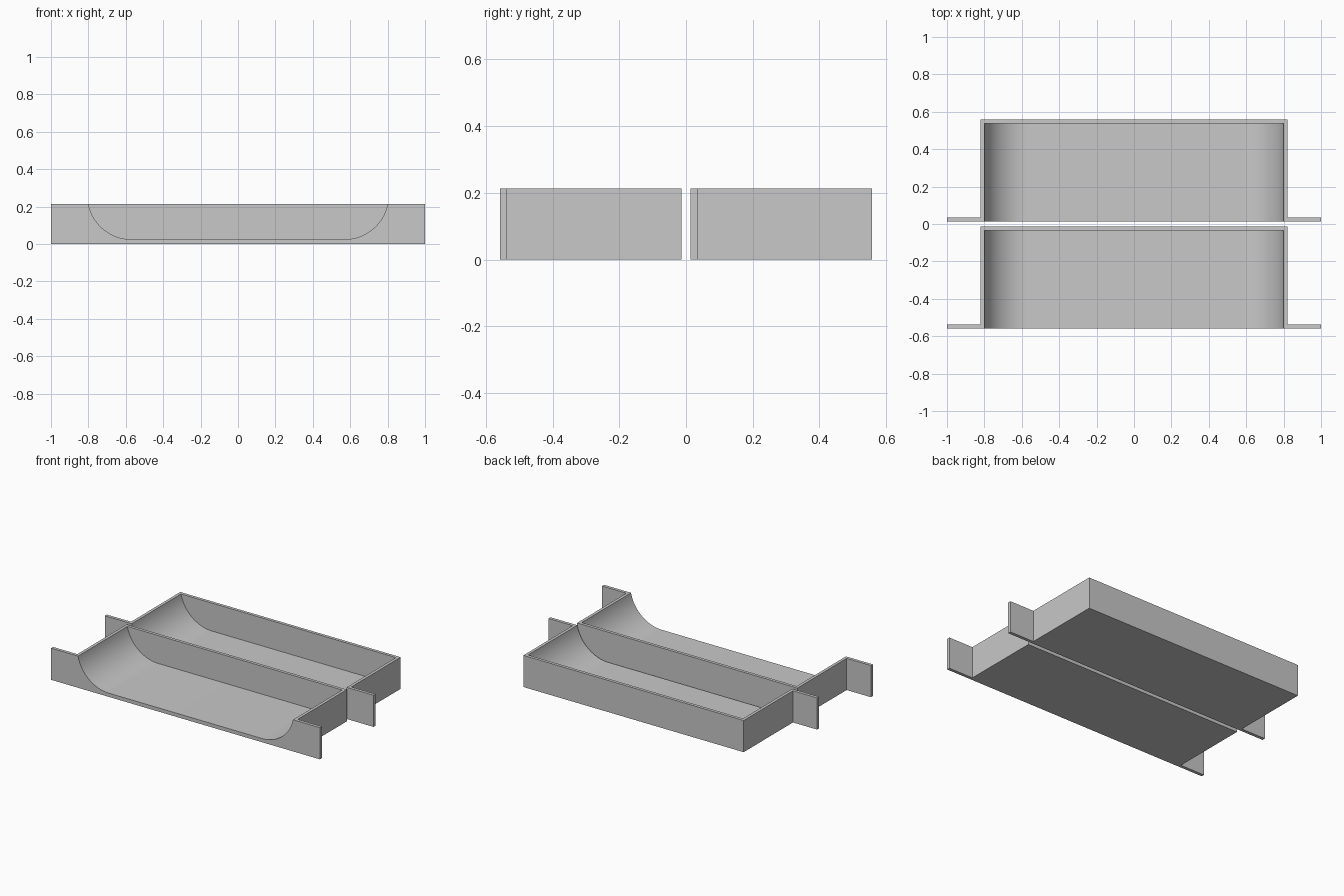
import bpy, bmesh, math

if "Cube" in bpy.data.objects:
    bpy.data.objects.remove(bpy.data.objects["Cube"])

HEIGHT = 0.213      # overall height
FLOOR = 0.025       # floor thickness
WALL = 0.021        # wall and flange thickness
DEPTH = 0.545       # front to back of one tray
HALF_IN = 0.80      # half width of the hollow at the rim
HALF_OUT = 0.82     # half width of the tray body
FLAT = 0.57         # half width of the flat floor

grey = bpy.data.materials.new("plain grey")
grey.diffuse_color = (0.58, 0.58, 0.58, 1)
grey.use_nodes = True
grey.node_tree.nodes["Principled BSDF"].inputs["Base Color"].default_value = grey.diffuse_color


def prism(name, points, offset):
    """Extrude a closed loop of 3D points along an offset vector."""
    bm = bmesh.new()
    face = bm.faces.new([bm.verts.new(p) for p in points])
    ext = bmesh.ops.extrude_face_region(bm, geom=[face])
    moved = [g for g in ext["geom"] if isinstance(g, bmesh.types.BMVert)]
    bmesh.ops.translate(bm, verts=moved, vec=offset)
    bmesh.ops.recalc_face_normals(bm, faces=bm.faces)
    mesh = bpy.data.meshes.new(name)
    bm.to_mesh(mesh)
    bm.free()
    mesh.materials.append(grey)
    obj = bpy.data.objects.new(name, mesh)
    bpy.context.collection.objects.link(obj)
    return obj


def mirrored(half):
    return half + [(-x, v) for x, v in reversed(half)]


def hollow_profile():
    """Flat floor with an arc rising to each rim, open above the top."""
    rise, run = HEIGHT - FLOOR, HALF_IN - FLAT
    r = (run * run + rise * rise) / (2 * rise)
    end = math.atan2(run, r - rise)
    n = 24
    half = [(FLAT + r * math.sin(end * i / n), FLOOR + r * (1 - math.cos(end * i / n)))
            for i in range(n + 1)]
    return mirrored(half + [(HALF_IN, HEIGHT + 0.1)])


def tray(name, y0):
    # Body with side flanges at the open front, extruded upward
    plan = mirrored([(1.0, y0), (1.0, y0 + WALL), (HALF_OUT, y0 + WALL),
                     (HALF_OUT, y0 + DEPTH)])
    body = prism(name, [(x, y, 0) for x, y in plan], (0, 0, HEIGHT))
    # Hollow running from the open front to the back wall
    cutter = prism(name + "_hollow_cutter",
                   [(x, y0 - 0.1, z) for x, z in hollow_profile()],
                   (0, DEPTH - WALL + 0.1, 0))
    cutter.hide_render = True
    cutter.hide_set(True)
    mod = body.modifiers.new("hollow", "BOOLEAN")
    mod.operation = "DIFFERENCE"
    mod.solver = "EXACT"
    mod.object = cutter
    bpy.ops.object.select_all(action="DESELECT")
    bpy.context.view_layer.objects.active = body
    body.select_set(True)
    bpy.ops.object.modifier_apply(modifier=mod.name)
    bpy.data.objects.remove(cutter)
    bpy.ops.object.shade_smooth_by_angle(angle=math.radians(30))


tray("front_tray", -0.558)
tray("back_tray", 0.013)
